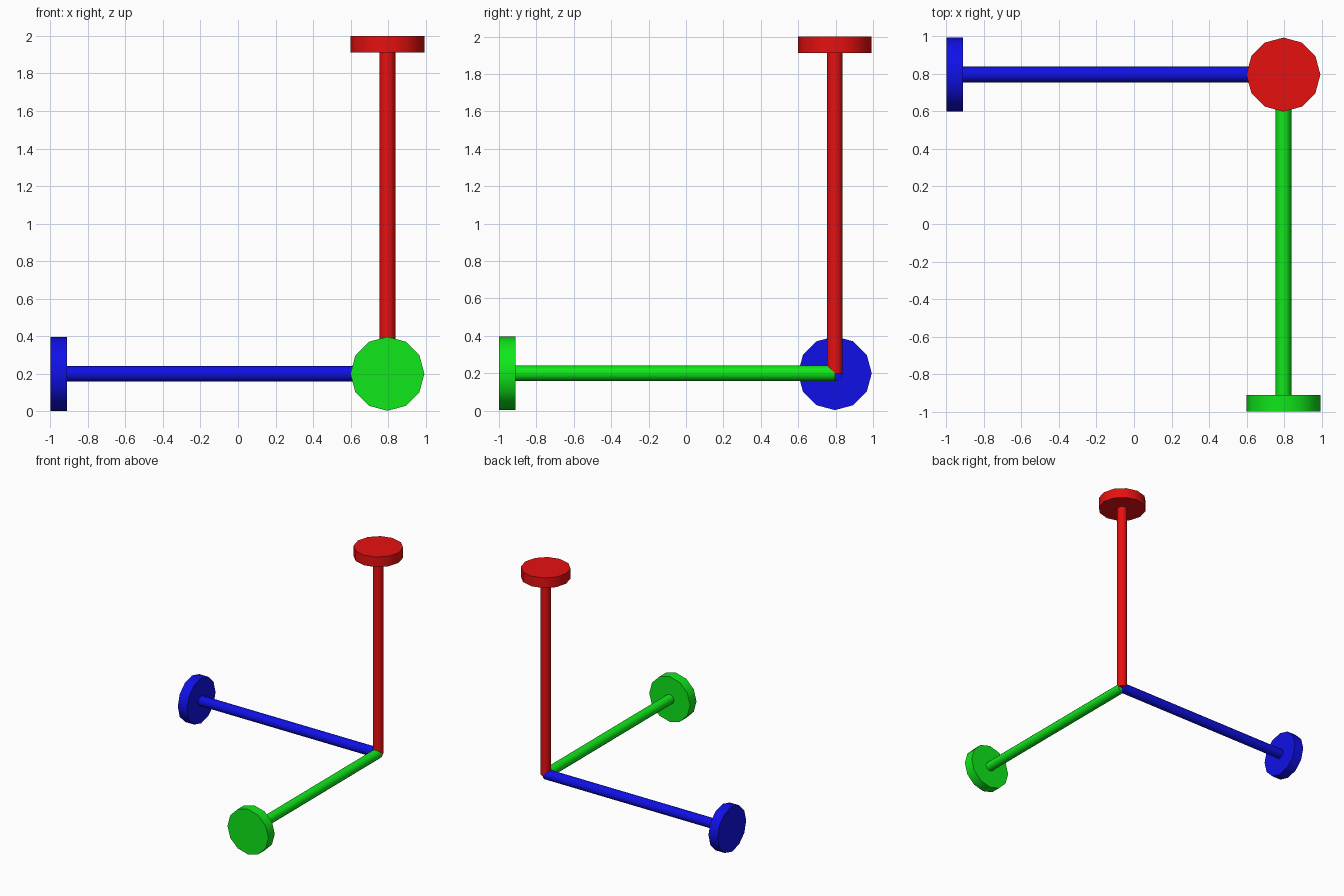
import bpy, math
from mathutils import Vector

if "Cube" in bpy.data.objects:
    bpy.data.objects.remove(bpy.data.objects["Cube"])

CORNER = Vector((0.796, 0.796, 0.2))   # where the three arms meet
ROD_R, CAP_R = 0.042, 0.197
CAP_START, ARM_END = 1.708, 1.796       # distances along each arm


def material(name, rgb):
    m = bpy.data.materials.new(name)
    m.diffuse_color = (*rgb, 1)
    m.use_nodes = True
    m.node_tree.nodes["Principled BSDF"].inputs["Base Color"].default_value = m.diffuse_color
    return m


def cylinder(name, radius, start, end, axis, rot, mat):
    bpy.ops.mesh.primitive_cylinder_add(
        vertices=12, radius=radius, depth=end - start,
        location=CORNER + axis * (start + end) / 2, rotation=rot)
    ob = bpy.context.object
    ob.name = name
    ob.data.materials.append(mat)
    bpy.ops.object.shade_smooth_by_angle(angle=math.radians(40))


# One rod with a round end cap per axis
H = math.pi / 2
arms = [
    ("red", (0.8, 0.005, 0.005), Vector((0, 0, 1)), (0, 0, 0), 1.8),
    ("green", (0.005, 0.8, 0.01), Vector((0, -1, 0)), (H, 0, 0), ARM_END),
    ("blue", (0.005, 0.005, 0.8), Vector((-1, 0, 0)), (0, -H, 0), ARM_END),
]
for name, rgb, axis, rot, end in arms:
    mat = material(name + "_paint", rgb)
    cap = end - (ARM_END - CAP_START)
    cylinder(name + "_rod", ROD_R, 0, cap, axis, rot, mat)
    cylinder(name + "_end_cap", CAP_R, cap, end, axis, rot, mat)
